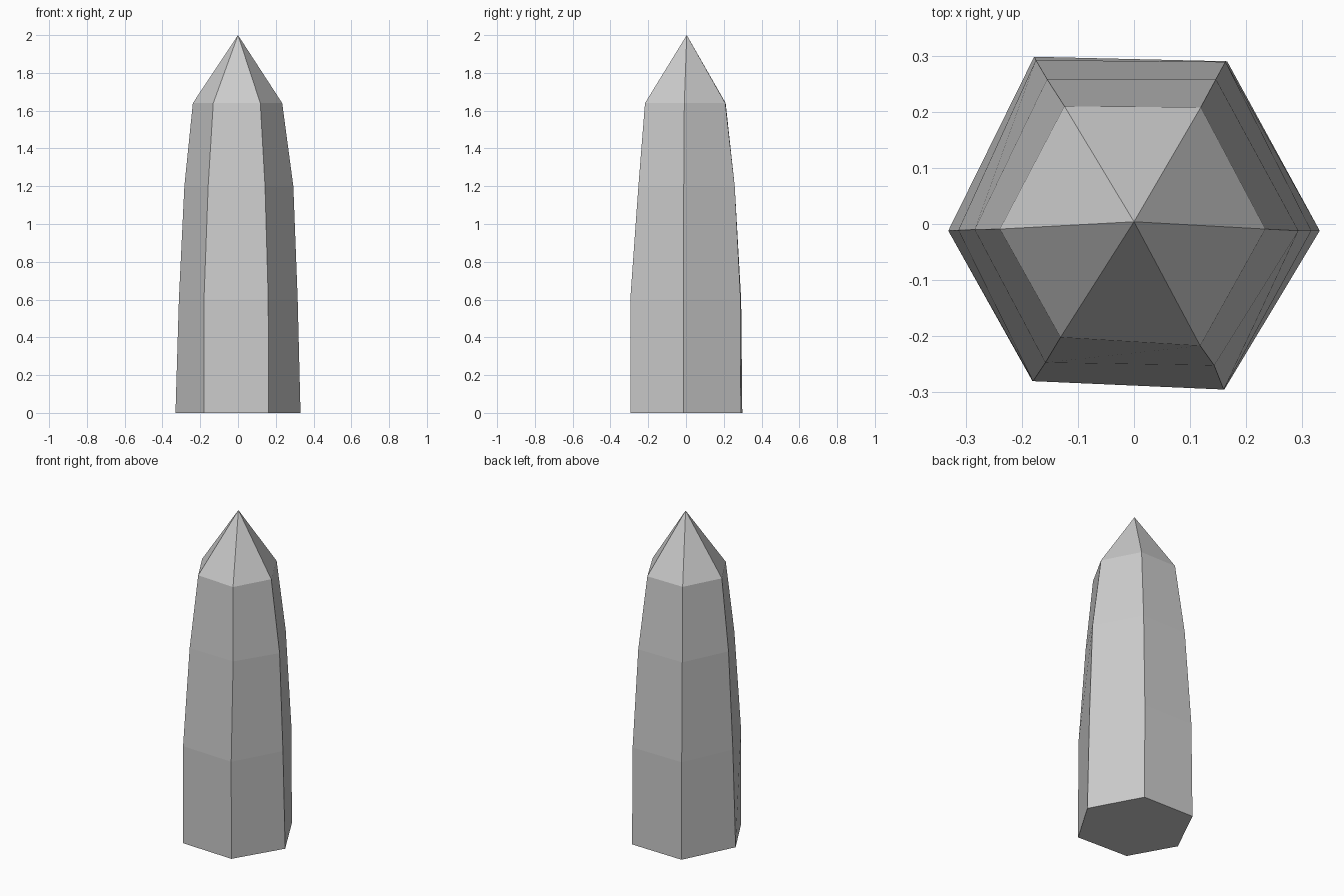
import bpy, bmesh

if "Cube" in bpy.data.objects:
    bpy.data.objects.remove(bpy.data.objects["Cube"])

# Slightly irregular hexagonal cross-sections, counter-clockwise from +x
rings = [
    (0.00, [(.331, -.012), (.166, .290), (-.178, .298), (-.331, -.012), (-.181, -.280), (.161, -.295)]),
    (0.60, [(.316, -.012), (.163, .289), (-.175, .292), (-.313, -.011), (-.180, -.280), (.160, -.295)]),
    (1.20, [(.293, -.012), (.146, .258), (-.155, .258), (-.284, -.010), (-.158, -.247), (.143, -.252)]),
    (1.64, [(.234, -.009), (.119, .208), (-.124, .210), (-.239, -.009), (-.131, -.202), (.118, -.217)]),
]

bm = bmesh.new()
loops = [[bm.verts.new((x, y, z)) for x, y in pts] for z, pts in rings]

# Flat base
bm.faces.new(loops[0][::-1])

# Tapering shaft
for low, high in zip(loops, loops[1:]):
    for i in range(6):
        j = (i + 1) % 6
        bm.faces.new((low[i], low[j], high[j], high[i]))

# Pointed tip
apex = bm.verts.new((0, .004, 2))
for i in range(6):
    bm.faces.new((loops[-1][i], loops[-1][(i + 1) % 6], apex))

bmesh.ops.recalc_face_normals(bm, faces=bm.faces)
mesh = bpy.data.meshes.new("crystal_point")
bm.to_mesh(mesh)
bm.free()
bpy.context.collection.objects.link(bpy.data.objects.new("crystal_point", mesh))
